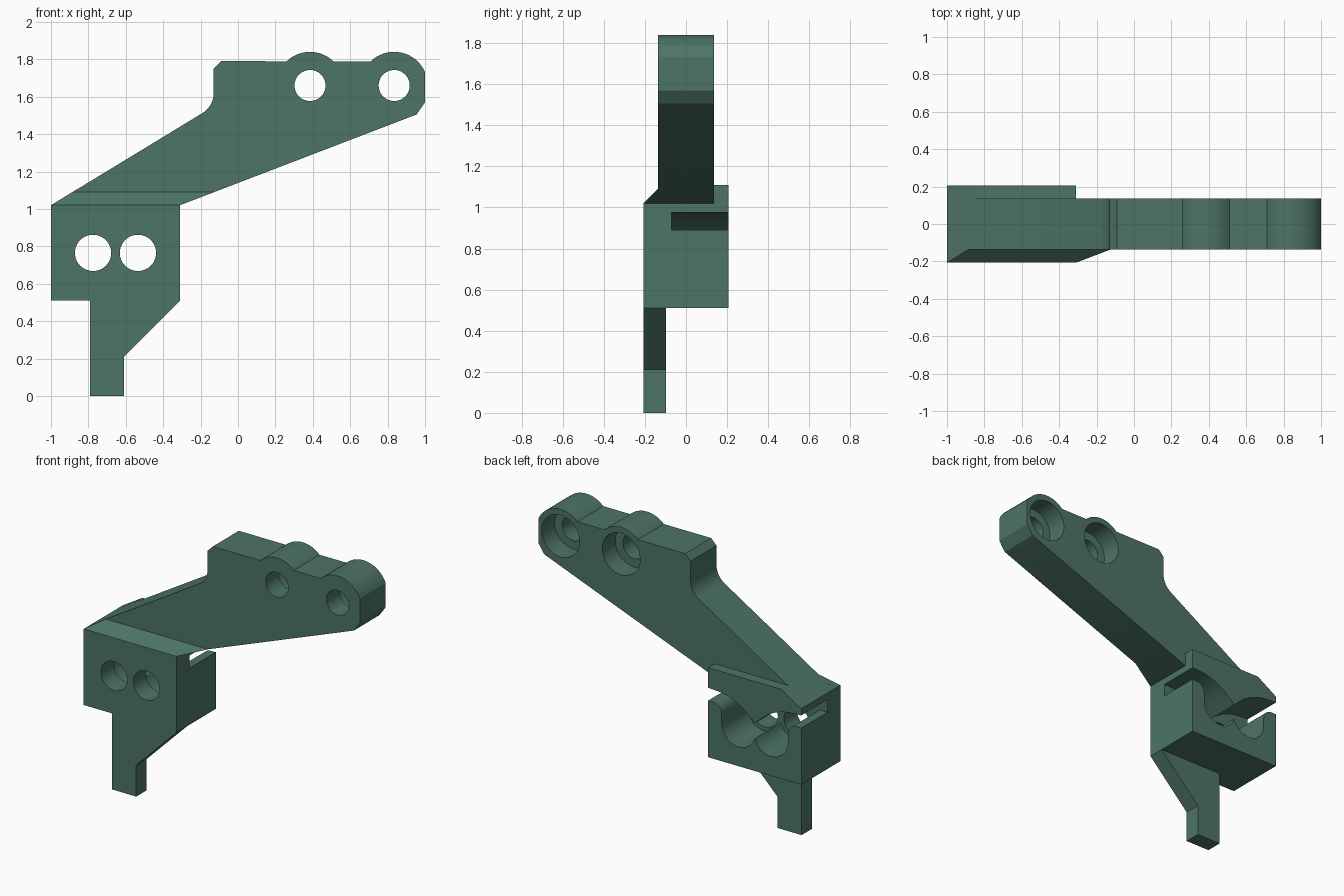
import bpy, bmesh, math

if "Cube" in bpy.data.objects:
    bpy.data.objects.remove(bpy.data.objects["Cube"])

green = bpy.data.materials.new("muted green")
green.diffuse_color = (0.075, 0.175, 0.135, 1)
green.use_nodes = True
green.node_tree.nodes["Principled BSDF"].inputs["Base Color"].default_value = green.diffuse_color


def finish(bm, name):
    bmesh.ops.recalc_face_normals(bm, faces=bm.faces[:])
    mesh = bpy.data.meshes.new(name)
    bm.to_mesh(mesh)
    bm.free()
    mesh.materials.append(green)
    ob = bpy.data.objects.new(name, mesh)
    bpy.context.scene.collection.objects.link(ob)
    bpy.ops.object.select_all(action="DESELECT")
    ob.select_set(True)
    bpy.context.view_layer.objects.active = ob
    bpy.ops.object.shade_smooth_by_angle(angle=math.radians(25))
    return ob


def plate(name, y0, y1, outline, holes=()):
    """Solid plate from an (x, z) outline with holes, between y0 and y1."""
    bm = bmesh.new()
    caps = ([], [])
    for loop in [outline, *holes]:
        rings = [[bm.verts.new((x, y, z)) for x, z in loop] for y in (y0, y1)]
        n = len(loop)
        for i in range(n):
            j = (i + 1) % n
            for ring, edges in zip(rings, caps):
                edges.append(bm.edges.new((ring[i], ring[j])))
        for i in range(n):
            j = (i + 1) % n
            bm.faces.new((rings[0][i], rings[0][j], rings[1][j], rings[1][i]))
    for edges, side in zip(caps, (-1, 1)):
        bmesh.ops.triangle_fill(bm, edges=edges, use_beauty=True, normal=(0, side, 0))
    return finish(bm, name)


def arc(cx, cz, r, a0, a1, n=16):
    angles = [math.radians(a0 + (a1 - a0) * i / n) for i in range(n + 1)]
    return [(cx + r * math.cos(a), cz + r * math.sin(a)) for a in angles]


def circle(x, z, r):
    return arc(x, z, r, 0, 360, 48)[:-1]


# Sloping arm with two rounded bosses; holes are counterbored from the back
arm = ([(-1, 1.02), (-.31, 1.02), (.955, 1.505), (1, 1.57)]
       + arc(.835, 1.66, .18, 23.5, 134)
       + arc(.385, 1.66, .18, 46, 134)
       + [(-.09, 1.79), (-.13, 1.75)]
       + arc(-.256, 1.62, .126, 0, -58.5, 8))
for name, y0, y1, r in (("arm_front", -.137, 0, .083), ("arm_back", 0, .137, .14)):
    plate(name, y0, y1, arm, [circle(x, 1.66, r) for x in (.385, .835)])

# Clamp front wall with screw holes; the foremost layer carries the finger
mid, half, hole_z = -.655, .12, .765
screws = [circle(x, hole_z, .097) for x in (mid - half, mid + half)]
plate("clamp_front_with_finger", -.207, -.097,
      [(-1, .51), (-.79, .51), (-.79, 0), (-.61, 0), (-.61, .21),
       (-.31, .51), (-.31, 1.02), (-1, 1.02)], screws)
plate("clamp_wall", -.097, -.07,
      [(-1, .51), (-.31, .51), (-.31, 1.02), (-1, 1.02)], screws)

# Lower jaw: rounded lips and two round pockets
plate("lower_jaw", -.07, .207,
      [(-1, .51), (-1, .89)]
      + arc(-.965, .825, .065, 90, 0, 8)
      + arc(mid - half, hole_z, .125, 180, 343, 20)
      + arc(mid + half, hole_z, .125, 198, 360, 20)
      + arc(-.345, .825, .065, 180, 90, 8)
      + [(-.31, .89), (-.31, .51)])

# Upper jaw: twin arches meeting in a cusp, with a ridge along the back
half_roof = [(.345, .975), (.27, .972), (.2, .96), (.14, .937), (.085, .905), (.04, .867)]
roof = ([(mid + dx, z) for dx, z in half_roof] + [(mid, .83)]
        + [(mid - dx, z) for dx, z in reversed(half_roof)])
plate("upper_jaw", -.07, .137, roof + [(-1, 1.02), (-.31, 1.02)])
plate("upper_jaw_ridge", .137, .207, roof + [(-1, 1.02), (-.853, 1.11), (-.31, 1.11)])

# Front chamfer blending the clamp into the arm
bm = bmesh.new()
v = [bm.verts.new(co) for co in [
    (-1, -.207, 1.02), (-.31, -.207, 1.02), (-1, -.137, 1.02),
    (-.31, -.137, 1.02), (-.886, -.137, 1.09), (-.127, -.137, 1.09)]]
for ids in ((0, 1, 5, 4), (0, 4, 2), (1, 3, 5), (0, 2, 3, 1), (2, 4, 5, 3)):
    bm.faces.new([v[i] for i in ids])
finish(bm, "chamfer")
